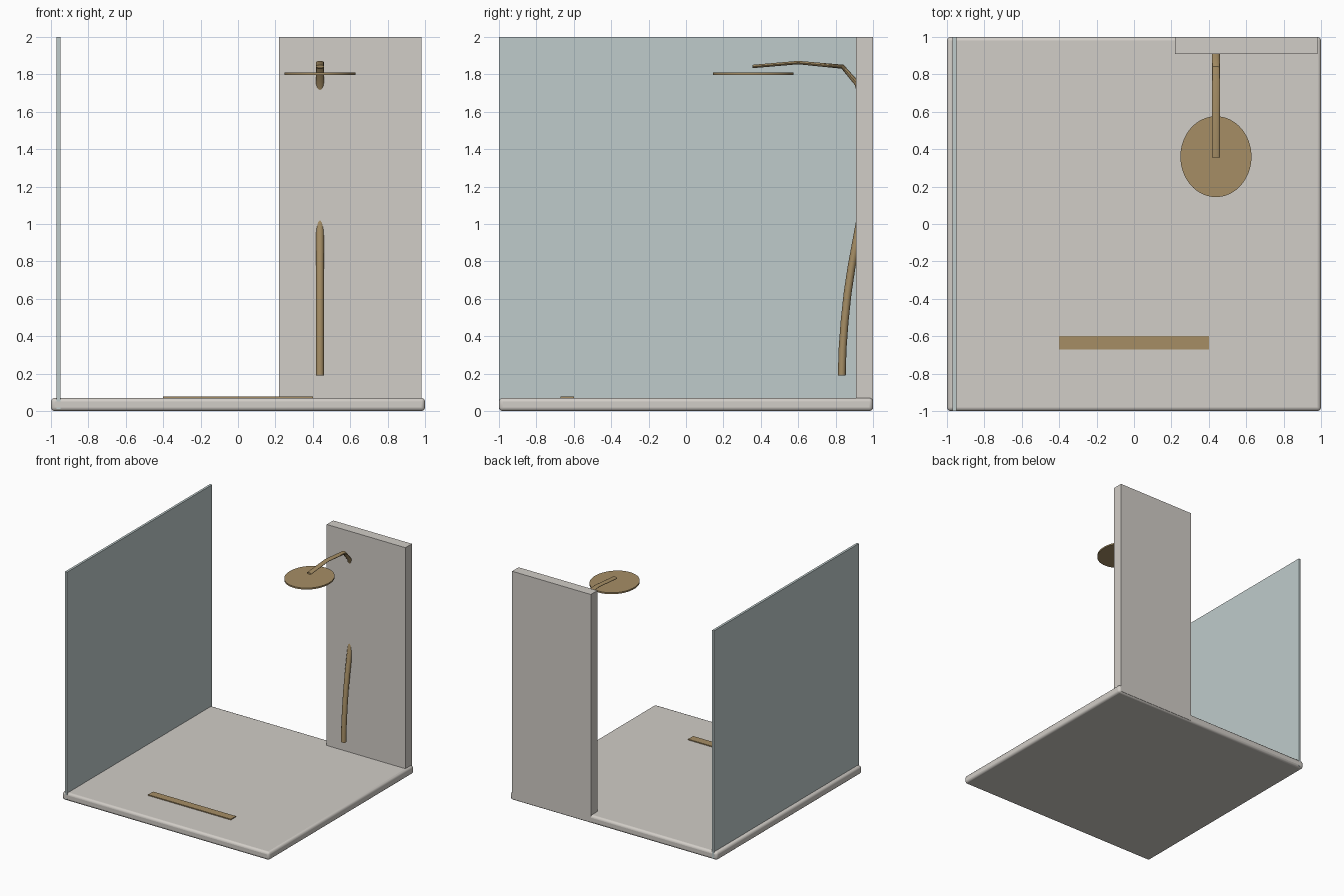
import bpy, bmesh, math
from mathutils import Vector

if "Cube" in bpy.data.objects:
    bpy.data.objects.remove(bpy.data.objects["Cube"])


def material(name, color):
    m = bpy.data.materials.new(name)
    m.diffuse_color = (*color, 1)
    m.use_nodes = True
    m.node_tree.nodes["Principled BSDF"].inputs["Base Color"].default_value = m.diffuse_color
    return m


STONE = material("stone", (0.64, 0.61, 0.57))
GLASS = material("glass", (0.52, 0.60, 0.60))
BRASS = material("brass", (0.38, 0.27, 0.13))


def finish(bm, name, mat, bevel=0, smooth=False):
    bmesh.ops.recalc_face_normals(bm, faces=bm.faces)
    mesh = bpy.data.meshes.new(name)
    bm.to_mesh(mesh)
    bm.free()
    mesh.materials.append(mat)
    ob = bpy.data.objects.new(name, mesh)
    bpy.context.collection.objects.link(ob)
    if bevel:
        mod = ob.modifiers.new("bevel", 'BEVEL')
        mod.width, mod.segments = bevel, 3
    if smooth:
        bpy.ops.object.select_all(action='DESELECT')
        ob.select_set(True)
        bpy.context.view_layer.objects.active = ob
        bpy.ops.object.shade_smooth_by_angle(angle=math.radians(35))
    return ob


def box(name, lo, hi, mat, bevel=0):
    bm = bmesh.new()
    bmesh.ops.create_cube(bm, size=1)
    for v in bm.verts:
        v.co = Vector([(a + b) / 2 + c * (b - a) for a, b, c in zip(lo, hi, v.co)])
    return finish(bm, name, mat, bevel, bevel > 0)


# Tray, glass screen, service wall and drain cover
box("tray", (-1, -1, 0), (1, 1, 0.07), STONE, 0.02)
box("glass_screen", (-0.97, -1, 0.01), (-0.95, 1, 2), GLASS)
box("wall_panel", (0.22, 0.91, 0.01), (0.98, 1, 2), STONE)
box("drain_cover", (-0.4, -0.67, 0.065), (0.4, -0.6, 0.078), BRASS)

# Oval rain head
bm = bmesh.new()
bmesh.ops.create_cone(bm, cap_ends=True, segments=64, radius1=1, radius2=1, depth=1)
for v in bm.verts:
    v.co = Vector((0.438 + 0.19 * v.co.x, 0.36 + 0.216 * v.co.y, 1.803 + 0.013 * v.co.z))
finish(bm, "shower_head", BRASS, smooth=True)

# Pipe rising from the tray, through the wall and out as the arm: y, z, half thickness
path = [(0.833, 0.19, 0.021), (0.837, 0.33, 0.021), (0.848, 0.48, 0.021),
        (0.864, 0.63, 0.021), (0.885, 0.77, 0.021), (0.908, 0.90, 0.020),
        (0.931, 1.03, 0.019), (0.950, 1.20, 0.018), (0.962, 1.40, 0.017),
        (0.953, 1.62, 0.016), (0.915, 1.75, 0.014), (0.837, 1.841, 0.011),
        (0.60, 1.863, 0.009), (0.355, 1.842, 0.009)]
SIDES = 12
bm = bmesh.new()
rings = []
for i, (y, z, t) in enumerate(path):
    centre = Vector((0.438, y, z))
    dirs = []
    for a, b in ((i - 1, i), (i, i + 1)):
        if a >= 0 and b < len(path):
            dirs.append(Vector((0, path[b][0] - path[a][0], path[b][1] - path[a][1])).normalized())
    tangent = sum(dirs, Vector()).normalized()
    across = Vector((0, tangent.z, -tangent.y)) * (t / tangent.dot(dirs[0]))
    ring = []
    for k in range(SIDES):
        ang = 2 * math.pi * k / SIDES
        ring.append(bm.verts.new(centre + Vector((0.022 * math.cos(ang), 0, 0)) + across * math.sin(ang)))
    rings.append(ring)
for r0, r1 in zip(rings, rings[1:]):
    for k in range(SIDES):
        j = (k + 1) % SIDES
        bm.faces.new((r0[k], r0[j], r1[j], r1[k]))
bm.faces.new(rings[0])
bm.faces.new(rings[-1])
finish(bm, "riser_pipe", BRASS, smooth=True)
